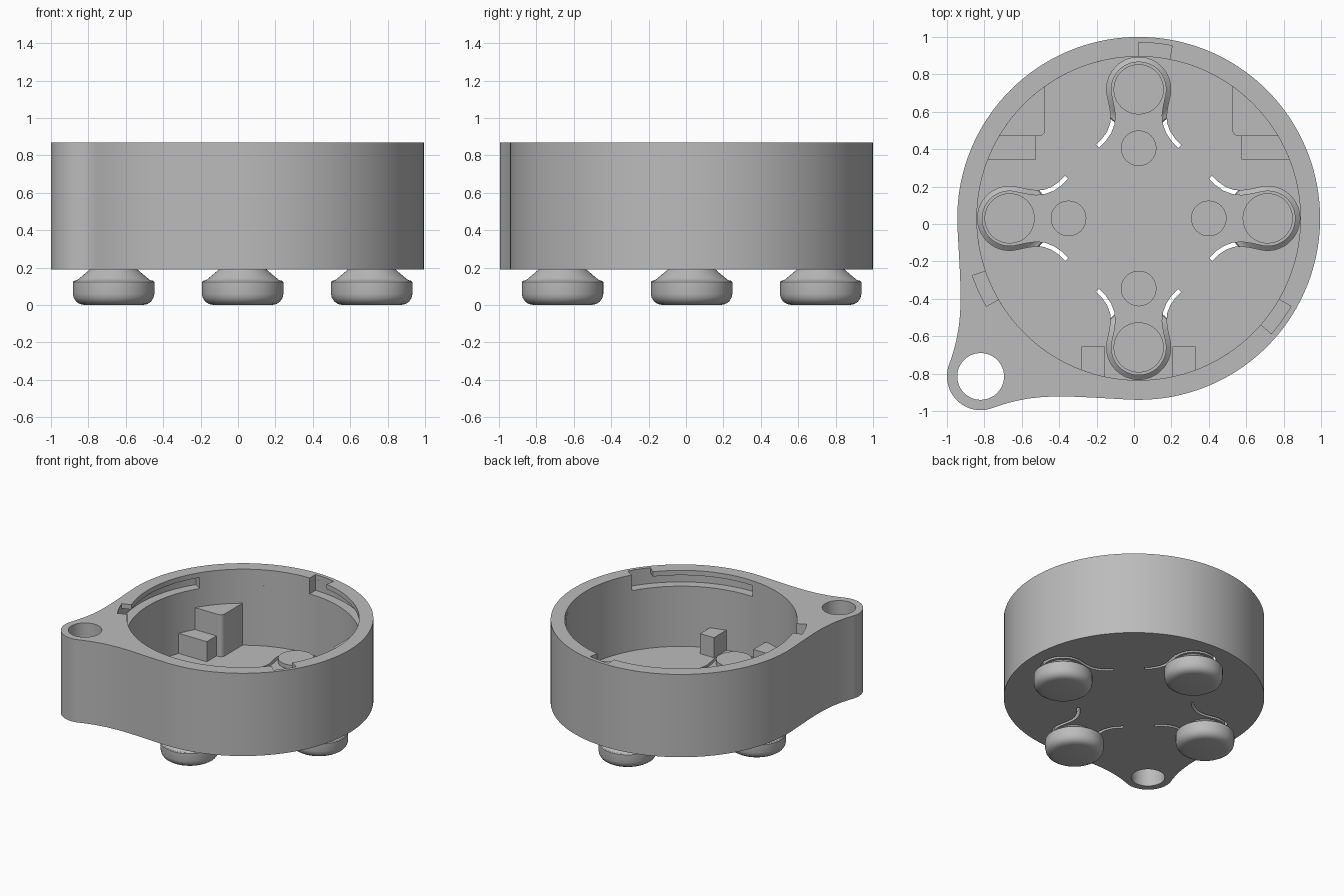
import bpy, bmesh
from math import sin, cos, radians, acos, asin, degrees, hypot

if "Cube" in bpy.data.objects:
    bpy.data.objects.remove(bpy.data.objects["Cube"], do_unlink=True)

CENTRE = (0.025, 0.03)      # axis of the round housing
R_OUT, R_IN, R_DEEP = 0.97, 0.865, 0.94
LUG, LUG_R, HOLE_R = -0.845, 0.18, 0.125
Z_BASE, Z_FLOOR, Z_GROOVE, Z_LIP, Z_TOP = 0.19, 0.245, 0.74, 0.83, 0.87
FOOT_DIST = 0.69

grey = bpy.data.materials.new("plain_grey")
grey.use_nodes = True
grey.diffuse_color = (0.5, 0.5, 0.5, 1)
grey.node_tree.nodes["Principled BSDF"].inputs["Base Color"].default_value = (0.5, 0.5, 0.5, 1)


def arc(r, a0, a1, cx=0, cy=0, step=2):
    n = max(2, round(abs(a1 - a0) / step))
    angles = [radians(a0 + (a1 - a0) * i / n) for i in range(n + 1)]
    return [(cx + r * cos(a), cy + r * sin(a)) for a in angles]


def circle(r, cx=0, cy=0, step=3):
    return arc(r, 0, 360, cx, cy, step)[:-1]


def finish(obj):
    """Weld, orient, shade and colour a mesh object."""
    bm = bmesh.new()
    bm.from_mesh(obj.data)
    bmesh.ops.remove_doubles(bm, verts=bm.verts, dist=0.0002)
    bmesh.ops.recalc_face_normals(bm, faces=bm.faces)
    bm.to_mesh(obj.data)
    bm.free()
    obj.data.materials.clear()
    obj.data.materials.append(grey)
    bpy.ops.object.select_all(action='DESELECT')
    obj.select_set(True)
    bpy.context.view_layer.objects.active = obj
    bpy.ops.object.shade_smooth_by_angle(angle=radians(30))
    return obj


def slab(name, loops, z0, z1):
    """Extrude an outline, with any further loops as holes, from z0 to z1."""
    curve = bpy.data.curves.new(name, 'CURVE')
    curve.dimensions, curve.fill_mode = '2D', 'BOTH'
    curve.extrude = (z1 - z0) / 2
    for loop in loops:
        spline = curve.splines.new('POLY')
        spline.points.add(len(loop) - 1)
        for point, (x, y) in zip(spline.points, loop):
            point.co = (x, y, 0, 1)
        spline.use_cyclic_u = True
    temp = bpy.data.objects.new(name + "_profile", curve)
    bpy.context.collection.objects.link(temp)
    bpy.context.view_layer.update()
    depsgraph = bpy.context.evaluated_depsgraph_get()
    mesh = bpy.data.meshes.new_from_object(temp.evaluated_get(depsgraph))
    bpy.data.objects.remove(temp, do_unlink=True)
    obj = bpy.data.objects.new(name, mesh)
    obj.location = (*CENTRE, (z0 + z1) / 2)
    bpy.context.collection.objects.link(obj)
    return finish(obj)


def lathe(name, profile, x, y, segments=64):
    bm = bmesh.new()
    rings = []
    for r, z in profile:
        rings.append([bm.verts.new((px, py, z)) for px, py in circle(r, step=360 / segments)])
    for low, high in zip(rings, rings[1:]):
        for i in range(segments):
            j = (i + 1) % segments
            bm.faces.new((low[i], low[j], high[j], high[i]))
    bm.faces.new(rings[0][::-1])
    bm.faces.new(rings[-1])
    mesh = bpy.data.meshes.new(name)
    bm.to_mesh(mesh)
    bm.free()
    obj = bpy.data.objects.new(name, mesh)
    obj.location = (CENTRE[0] + x, CENTRE[1] + y, 0)
    bpy.context.collection.objects.link(obj)
    return finish(obj)


def bezier(p0, p1, p2, p3, n=24):
    def at(a, b, c, d, t):
        s = 1 - t
        return s**3 * a + 3 * s * s * t * b + 3 * s * t * t * c + t**3 * d
    return [tuple(at(*axis, i / n) for axis in zip(p0, p1, p2, p3)) for i in range(1, n)]


def turn(points, quarter):
    for _ in range(quarter):
        points = [(-y, x) for x, y in points]
    return points


# Teardrop outline: half is drawn, then mirrored across the diagonal
body_arc = arc(R_OUT, 45, 183)
lug_arc = arc(LUG_R, 160, 225, LUG, LUG, 4)
p0, p3 = body_arc[-1], lug_arc[0]
blend = bezier(p0, (p0[0] + 0.018, p0[1] - 0.35), (p3[0] + 0.085, p3[1] + 0.235), p3)
half = body_arc + blend + lug_arc
outline = half + [(y, x) for x, y in half[-2:0:-1]]
lug_hole = circle(HOLE_R, LUG, LUG, 5)


def bayonet(a0, a1):
    """Inner bore with three deeper spans."""
    loop = []
    for k in range(3):
        t = 120 * k
        loop += arc(R_DEEP, a0 + t, a1 + t) + arc(R_IN, a1 + t, a0 + t + 120)
    return loop


# Keyhole slot that frees a springy tab in the floor
side = [(0.22, 0.385), (0.185, 0.42), (0.158, 0.46), (0.141, 0.505), (0.137, 0.55), (0.144, 0.6)]
path = side + arc(0.16, -15, 195, 0, FOOT_DIST, 6) + [(-x, y) for x, y in reversed(side)]


def ribbon(points, width):
    left, right = [], []
    for i, (x, y) in enumerate(points):
        ax, ay = points[max(i - 1, 0)]
        bx, by = points[min(i + 1, len(points) - 1)]
        length = hypot(bx - ax, by - ay)
        nx, ny = (ay - by) / length * width / 2, (bx - ax) / length * width / 2
        left.append((x + nx, y + ny))
        right.append((x - nx, y - ny))
    return left + right[::-1]


slots = [turn(ribbon(path, 0.023), q) for q in range(4)]

# Housing: floor, wall, locking groove and rim lip
slab("floor", [outline, lug_hole] + slots, Z_BASE, Z_FLOOR)
slab("wall", [outline, lug_hole, circle(R_IN, step=2)], Z_FLOOR, Z_GROOVE)
slab("locking_groove", [outline, lug_hole, bayonet(27, 90)], Z_GROOVE, Z_LIP)
slab("rim_lip", [outline, lug_hole, bayonet(79, 90)], Z_LIP, Z_TOP)

# Feet with posts through the tabs, and small floor pads
foot_profile = [(0.155, 0), (0.18, 0.005), (0.2, 0.018), (0.213, 0.038), (0.218, 0.06),
                (0.218, 0.122), (0.212, 0.129), (0.195, 0.133), (0.18, 0.145),
                (0.135, 0.183), (0.125, 0.192), (0.134, 0.2), (0.134, 0.28)]
for q, place in enumerate(("back", "left", "front", "right")):
    # quarter turns run anticlockwise from the back
    place = {"left": "right", "right": "left"}.get(place, place)
    x, y = turn([(0, FOOT_DIST)], q)[0]
    lathe(place + "_foot", foot_profile, x, y)
    x, y = turn([(0, 0.375)], q)[0]
    lathe(place + "_pad", [(0.095, Z_FLOOR - 0.01), (0.095, Z_FLOOR + 0.01)], x, y, 40)

# Inner supports, mirrored left and right, ending inside the wall
R_BITE = 0.88


def ang_x(x):
    return degrees(acos(x / R_BITE))


def ang_y(y):
    return degrees(asin(y / R_BITE))


wedge = arc(0.035, 180, 270, 0.535, 0.475, 15) + arc(R_BITE, ang_y(0.44), ang_x(0.5))
ledge = [(0.55, 0.44), (0.55, 0.315)] + arc(R_BITE, ang_y(0.315), ang_y(0.44))
block = [(0.305, -0.685), (0.18, -0.685)] + arc(R_BITE, -ang_x(0.18), -ang_x(0.305))
for name, sign in (("left", 1), ("right", -1)):
    for part, shape, top in (("tall_support", wedge, 0.59), ("low_support", ledge, 0.41),
                             ("front_block", block, 0.41)):
        slab(name + "_" + part, [[(sign * x, y) for x, y in shape]], Z_FLOOR - 0.01, top)
